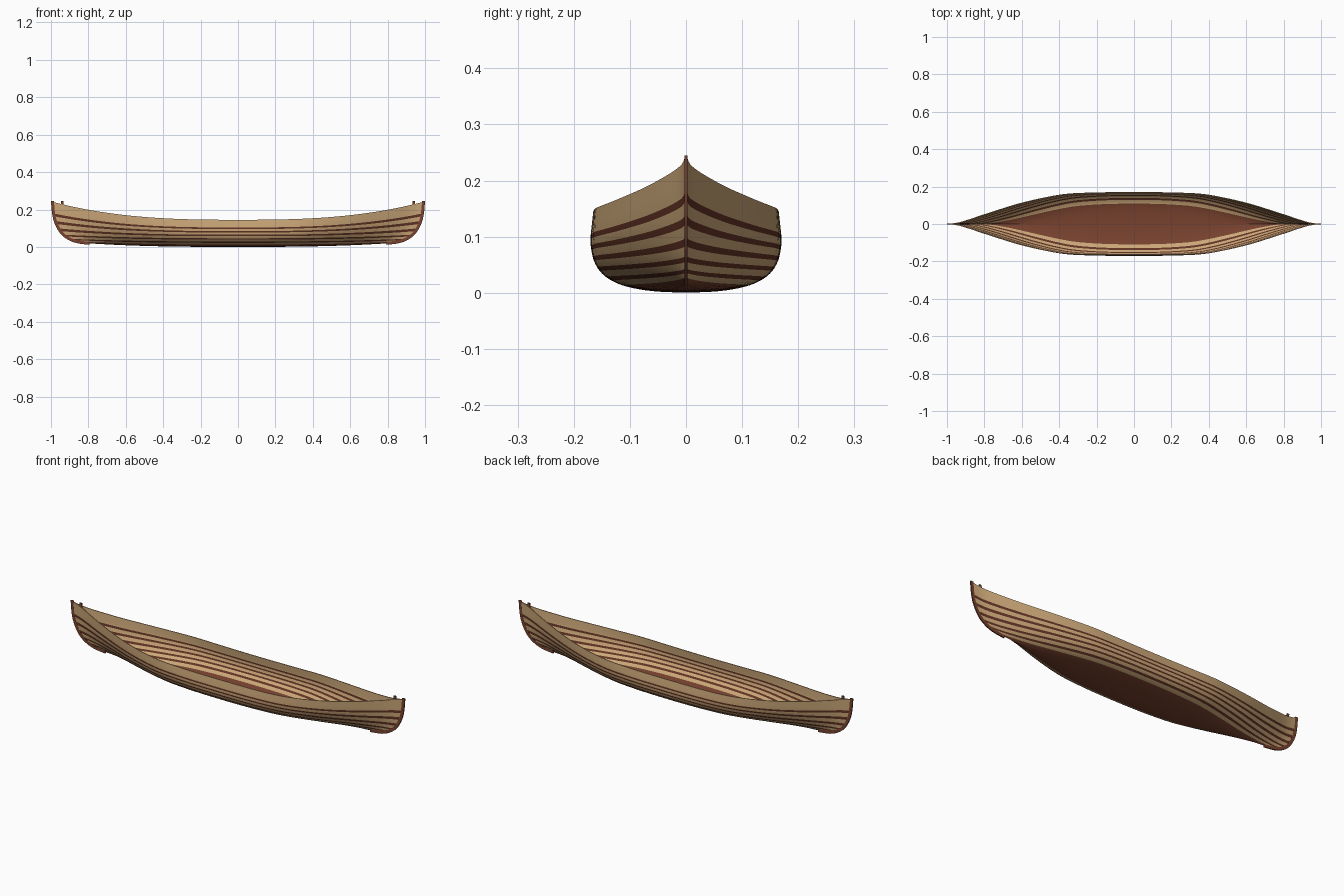
import bpy, bmesh, math

if "Cube" in bpy.data.objects:
    bpy.data.objects.remove(bpy.data.objects["Cube"])


def material(name, rgb):
    m = bpy.data.materials.new(name)
    m.diffuse_color = (*rgb, 1)
    m.use_nodes = True
    m.node_tree.nodes["Principled BSDF"].inputs["Base Color"].default_value = m.diffuse_color
    return m


TAN = material("pale cedar", (0.60, 0.39, 0.19))
STRIPE = material("dark stripe", (0.125, 0.034, 0.018))
BROWN = material("red brown wood", (0.19, 0.055, 0.028))


def interp(xs, ys, x):
    """Smooth curve through a few points."""
    n = len(xs)
    x = min(max(x, xs[0]), xs[-1])
    i = max(k for k in range(n - 1) if xs[k] <= x)

    def slope(k):
        a, b = max(k - 1, 0), min(k + 1, n - 1)
        return (ys[b] - ys[a]) / (xs[b] - xs[a])
    h = xs[i + 1] - xs[i]
    u = (x - xs[i]) / h
    return ((1 + 2 * u) * (1 - u) ** 2 * ys[i] + u * (1 - u) ** 2 * h * slope(i)
            + u * u * (3 - 2 * u) * ys[i + 1] + u * u * (u - 1) * h * slope(i + 1))


# Section (keel to rim), stem profile, and half beam along the length
T = [0, .12, .24, .36, .5, .65, .78, 1]
MID_Y = [0, .062, .113, .145, .162, .169, .17, .165]
MID_Z = [0, .003, .013, .030, .052, .078, .100, .145]
STEM_X = [.78, .82, .865, .905, .943, .972, .985, .992]
STEM_Z = [.018, .022, .029, .045, .075, .125, .172, .241]
END_Y = [0, .08, .18, .36, .56, .76, .89, 1]
S = [0, .25, .4, .6, .8, .9, .95, 1]
BEAM = [1, .995, .945, .70, .33, .13, .045, .014]


def hull_point(s, t, inner):
    a = abs(s)
    f = a ** 2.7
    z0, z1 = interp(T, MID_Z, t), interp(T, STEM_Z, t)
    y0, y1 = interp(T, MID_Y, t), interp(T, END_Y, t) * .165
    y = interp(S, BEAM, a) * (y0 + (y1 - y0) * a * a)
    z = z0 + (z1 - z0) * f
    if inner:
        y = max(y - .004, .0004 if t > 0 else 0)
        z += .003 * (1 - t)
    return (s * interp(T, STEM_X, t), y, z)


# Hull: outer skin, rim and inner skin in one mirrored shell
FIRST, LAST, PAIRS = .24, .80, 5
pitch = (LAST - FIRST) / PAIRS
rows = [FIRST * i / 5 for i in range(5)]
for i in range(PAIRS):
    rows += [FIRST + pitch * (i + k) for k in (0, .3, .6, .8)]
rows += [LAST + .05 * i for i in range(5)]
section = [(t, False) for t in rows] + [(t, True) for t in reversed(rows)]


def strake_colour(t):
    if t < FIRST:
        return 2
    if t > LAST:
        return 0
    return 1 if ((t - FIRST) / pitch) % 1 > .6 else 0


COLS = 72
bm = bmesh.new()
grid = [[bm.verts.new(hull_point(-1 + 2 * c / COLS, t, inner)) for t, inner in section]
        for c in range(COLS + 1)]
for c in range(COLS):
    for r in range(len(section) - 1):
        f = bm.faces.new((grid[c][r], grid[c][r + 1], grid[c + 1][r + 1], grid[c + 1][r]))
        f.material_index = strake_colour((section[r][0] + section[r + 1][0]) / 2)
        f.smooth = True
bmesh.ops.recalc_face_normals(bm, faces=bm.faces[:])
# Outward means away from the centre plane on the outer skin
bm.faces.ensure_lookup_table()
probe = max(bm.faces, key=lambda q: q.calc_center_median().y)
if probe.normal.y < 0:
    bmesh.ops.reverse_faces(bm, faces=bm.faces[:])
mesh = bpy.data.meshes.new("hull")
bm.to_mesh(mesh)
bm.free()
for m in (TAN, STRIPE, BROWN):
    mesh.materials.append(m)
hull = bpy.data.objects.new("hull", mesh)
bpy.context.collection.objects.link(hull)
mirror = hull.modifiers.new("Mirror", 'MIRROR')
mirror.use_axis = (False, True, False)
mirror.merge_threshold = .0001
bpy.context.view_layer.objects.active = hull
hull.select_set(True)
bpy.ops.object.shade_smooth_by_angle(angle=math.radians(40))


def stem_strip(name, t0, inside, outside, side, half=.003, top=.245):
    """Thin timber following the stem curve between two offsets."""
    bm = bmesh.new()
    rings = []
    n = 20
    for i in range(n + 1):
        t = t0 + (1 - t0) * i / n
        x, z = interp(T, STEM_X, t), interp(T, STEM_Z, t)
        e = .01
        dx = interp(T, STEM_X, t + e) - interp(T, STEM_X, t - e)
        dz = interp(T, STEM_Z, t + e) - interp(T, STEM_Z, t - e)
        d = math.hypot(dx, dz)
        nx, nz = dz / d, -dx / d
        if i == n:
            nx, nz, z = 1, 0, top
        rings.append([bm.verts.new((side * (x + nx * o), y, z + nz * o))
                      for o, y in ((inside, -half), (outside, -half),
                                   (outside, half), (inside, half))])
    for a, b in zip(rings, rings[1:]):
        for k in range(4):
            bm.faces.new((a[k], a[(k + 1) % 4], b[(k + 1) % 4], b[k]))
    bm.faces.new(rings[0])
    bm.faces.new(rings[-1])
    bmesh.ops.recalc_face_normals(bm, faces=bm.faces[:])
    me = bpy.data.meshes.new(name)
    bm.to_mesh(me)
    bm.free()
    me.materials.append(BROWN)
    ob = bpy.data.objects.new(name, me)
    bpy.context.collection.objects.link(ob)


# Outer and inner stems at both ends
for side, label in ((-1, "left"), (1, "right")):
    stem_strip("outer_stem_" + label, .04, -.008, .008, side)
    stem_strip("inner_stem_" + label, .36, -.058, -.045, side)
